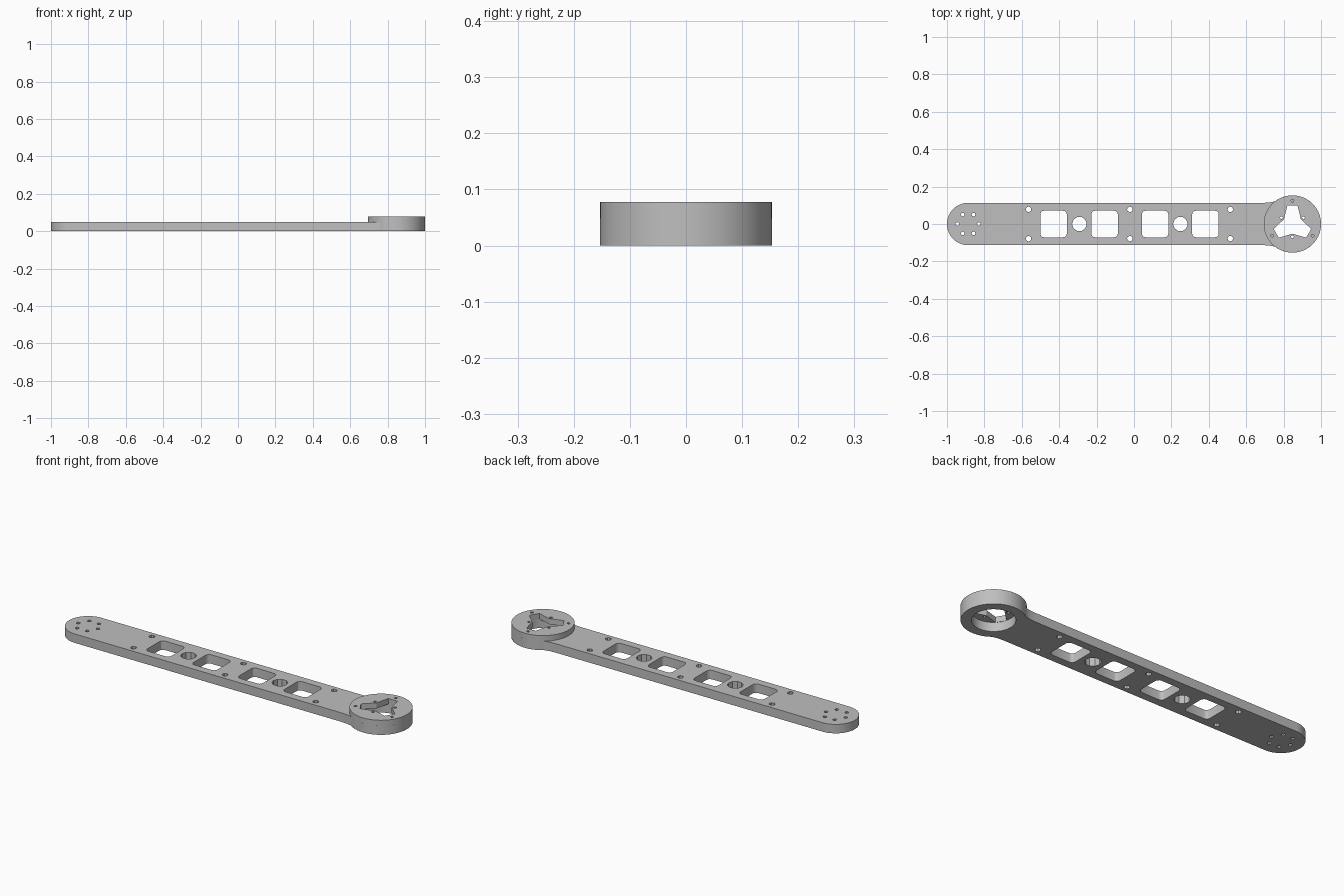
import bpy, bmesh, math
from math import cos, sin, radians

if "Cube" in bpy.data.objects:
    bpy.data.objects.remove(bpy.data.objects["Cube"])

# Single grey material
grey = bpy.data.materials.new("plain grey")
grey.use_nodes = True
grey.diffuse_color = (0.52, 0.52, 0.52, 1)
grey.node_tree.nodes["Principled BSDF"].inputs["Base Color"].default_value = (0.52, 0.52, 0.52, 1)

HUB_X, HUB_R = 0.847, 0.153
END_X, HALF_W = -0.887, 0.113
SEAM, TOP = 0.048, 0.078


def arc(cx, cy, r, start, end, steps):
    return [(cx + r * cos(radians(start + (end - start) * i / steps)),
             cy + r * sin(radians(start + (end - start) * i / steps)))
            for i in range(steps + 1)]


def circle(cx, cy, r, sides, turn=0):
    return arc(cx, cy, r, turn, turn + 360, sides)[:-1]


def rounded_square(cx, half, r):
    pts = []
    for k, (sx, sy) in enumerate([(1, 1), (-1, 1), (-1, -1), (1, -1)]):
        pts += arc(cx + sx * (half - r), sy * (half - r), r, 90 * k, 90 * k + 90, 3)
    return pts


def slab(name, loops, z0, z1):
    """Extrude an outline with holes into a solid plate."""
    curve = bpy.data.curves.new(name + "_profile", "CURVE")
    curve.dimensions, curve.fill_mode = "2D", "BOTH"
    curve.extrude = (z1 - z0) / 2
    for loop in loops:
        spline = curve.splines.new("POLY")
        spline.points.add(len(loop) - 1)
        for p, (x, y) in zip(spline.points, loop):
            p.co = (x, y, 0, 1)
        spline.use_cyclic_u = True
    profile = bpy.data.objects.new(name + "_profile", curve)
    bpy.context.collection.objects.link(profile)
    bpy.context.view_layer.update()
    mesh = bpy.data.meshes.new_from_object(
        profile.evaluated_get(bpy.context.evaluated_depsgraph_get()))
    bpy.data.objects.remove(profile)
    bm = bmesh.new()
    bm.from_mesh(mesh)
    bmesh.ops.remove_doubles(bm, verts=bm.verts, dist=0.0001)
    bmesh.ops.translate(bm, verts=bm.verts, vec=(0, 0, (z0 + z1) / 2))
    bmesh.ops.recalc_face_normals(bm, faces=bm.faces)
    bm.to_mesh(mesh)
    bm.free()
    mesh.materials.clear()
    mesh.materials.append(grey)
    obj = bpy.data.objects.new(name, mesh)
    bpy.context.collection.objects.link(obj)
    bpy.ops.object.select_all(action="DESELECT")
    obj.select_set(True)
    bpy.context.view_layer.objects.active = obj
    bpy.ops.object.shade_smooth_by_angle(angle=radians(30))
    return obj


# Arm outline: round left end, straight sides flaring into the hub ring
outline = arc(END_X, 0, HALF_W, 90, 270, 32)
outline += [(0.69, -HALF_W), (0.725, -0.115), (0.755, -0.122)]
outline += arc(HUB_X, 0, HUB_R, -122, 122, 56)
outline += [(0.755, 0.122), (0.725, 0.115), (0.69, HALF_W)]
arm = [outline]

# Open recess under the hub
arm.append(circle(HUB_X, 0, 0.103, 40))

# Windows and the round holes between each pair
arm += [rounded_square(x, 0.071, 0.02) for x in (-0.43, -0.157, 0.113, 0.382)]
arm += [circle(x, 0, 0.039, 10) for x in (-0.292, 0.248)]

# Bolt holes along both edges, and the ring of six at the round end
arm += [circle(x, y, 0.015, 8) for x in (-0.564, -0.022, 0.515) for y in (-0.078, 0.078)]
arm += [circle(END_X + 0.058 * cos(radians(a)), 0.058 * sin(radians(a)), 0.01, 8)
        for a in range(0, 360, 60)]
slab("arm_plate", arm, 0, SEAM)

# Hub cap with a three-armed opening and small screw holes
star = []
for a in (90, 210, 330):
    c, s = cos(radians(a)), sin(radians(a))
    for along, side in ((0.1, -0.027), (0.1, 0.027)):
        star.append((HUB_X + along * c - side * s, along * s + side * c))
    star.append((HUB_X + 0.052 * cos(radians(a + 60)), 0.052 * sin(radians(a + 60))))
cap = [circle(HUB_X, 0, HUB_R, 72), star]
for a in (90, 210, 330):
    for r, turn in ((0.125, 0), (0.068, 60)):
        cap.append(circle(HUB_X + r * cos(radians(a + turn)), r * sin(radians(a + turn)), 0.008, 6))
slab("hub_cap", cap, SEAM, TOP)
